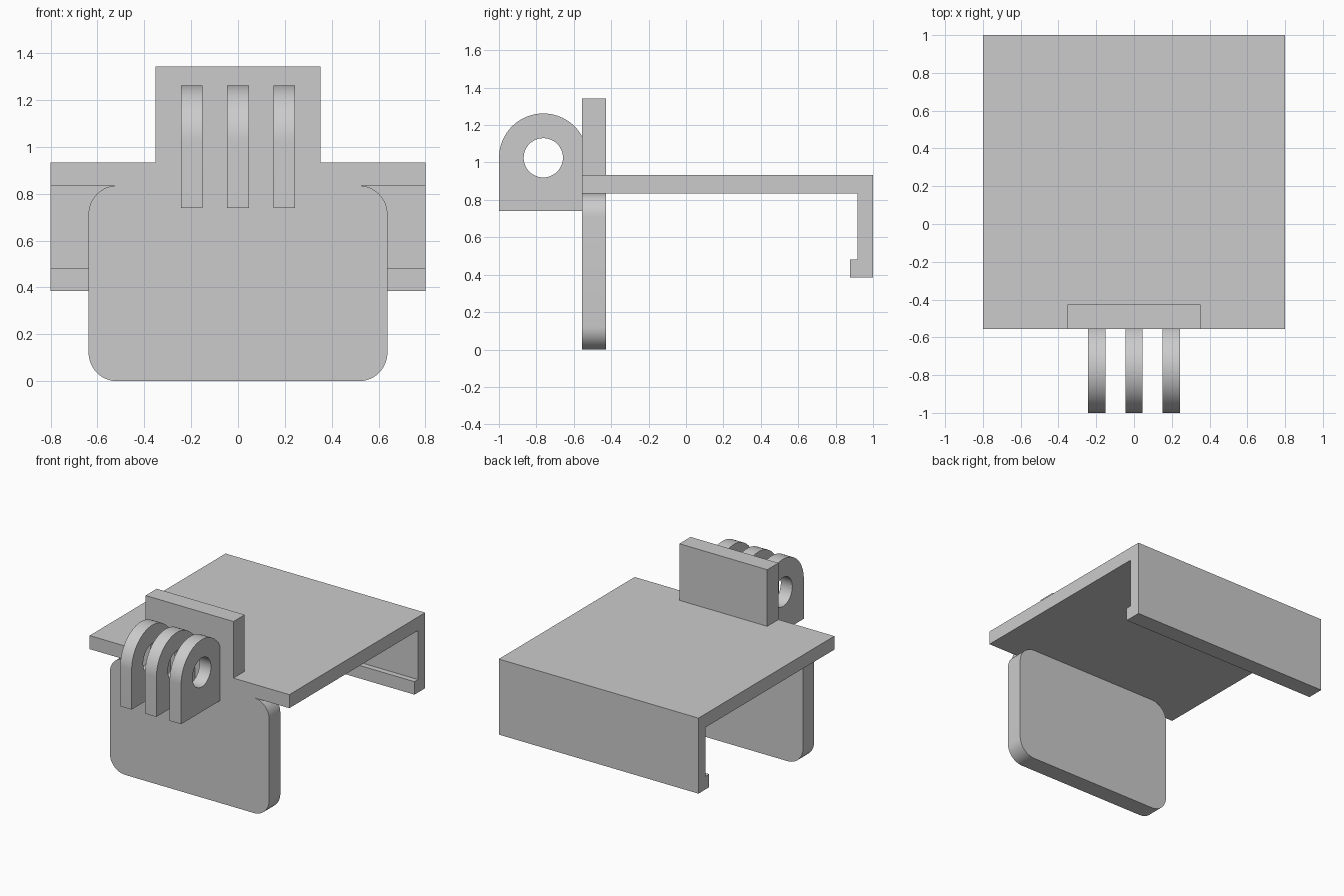
import bpy
import bmesh
from math import cos, sin, pi, radians
from mathutils import Vector

cube = bpy.data.objects.get("Cube")
if cube:
    bpy.data.objects.remove(cube, do_unlink=True)

grey = bpy.data.materials.new("plain grey")
grey.use_nodes = True
grey.diffuse_color = (0.6, 0.6, 0.6, 1)
grey.node_tree.nodes["Principled BSDF"].inputs["Base Color"].default_value = (0.6, 0.6, 0.6, 1)


def arc(cx, cy, r, start, end, steps):
    """Points along a circular arc, angles in degrees."""
    angles = [radians(start + (end - start) * i / steps) for i in range(steps + 1)]
    return [(cx + r * cos(a), cy + r * sin(a)) for a in angles]


def extrude(name, loops, axis, low, high):
    """Fill closed loops (outline first, then holes) and extrude along x or y."""
    bm = bmesh.new()
    place = (lambda u, v: (low, u, v)) if axis == "x" else (lambda u, v: (u, low, v))
    edges = []
    for loop in loops:
        verts = [bm.verts.new(place(u, v)) for u, v in loop]
        edges += [bm.edges.new((a, b)) for a, b in zip(verts, verts[1:] + verts[:1])]
    bmesh.ops.triangle_fill(bm, edges=edges, use_beauty=True)
    result = bmesh.ops.extrude_face_region(bm, geom=bm.faces[:])
    moved = [g for g in result["geom"] if isinstance(g, bmesh.types.BMVert)]
    depth = high - low
    offset = Vector((depth, 0, 0)) if axis == "x" else Vector((0, depth, 0))
    bmesh.ops.translate(bm, verts=moved, vec=offset)
    bmesh.ops.recalc_face_normals(bm, faces=bm.faces[:])
    mesh = bpy.data.meshes.new(name)
    bm.to_mesh(mesh)
    bm.free()
    mesh.materials.append(grey)
    obj = bpy.data.objects.new(name, mesh)
    bpy.context.collection.objects.link(obj)
    bpy.ops.object.select_all(action="DESELECT")
    obj.select_set(True)
    bpy.context.view_layer.objects.active = obj
    bpy.ops.object.shade_smooth_by_angle(angle=radians(30))
    return obj


FRONT, PLATE_BACK = -0.555, -0.427
ROOF_LOW, ROOF_TOP = 0.835, 0.933

# Top shelf with the rear lip and its small inward hook
shelf = [(FRONT, ROOF_LOW), (0.917, ROOF_LOW), (0.917, 0.48), (0.877, 0.48),
         (0.877, 0.386), (1, 0.386), (1, ROOF_TOP), (FRONT, ROOF_TOP)]
extrude("shelf_with_hook", [shelf], "x", -0.8, 0.8)

# Rounded front plate hanging below the shelf
w, r = 0.638, 0.122
plate = (arc(w - r, r, r, -90, 0, 12) + arc(w - r, ROOF_LOW - r, r, 0, 90, 12)
         + arc(r - w, ROOF_LOW - r, r, 90, 180, 12) + arc(r - w, r, r, 180, 270, 12))
extrude("front_plate", [plate], "y", FRONT, PLATE_BACK)

# Upright backing block above the shelf
m = 0.352
block = [(-m, ROOF_TOP), (m, ROOF_TOP), (m, 1.343), (-m, 1.343)]
extrude("mount_block", [block], "y", FRONT, PLATE_BACK)

# Three round-topped prongs with a pin hole, cut off flat at the plate
cy, cz, radius = -0.763, 1.025, 0.237
crown = [p for p in arc(cy, cz, radius, 0, 180, 48) if p[0] < FRONT - 0.002]
crown_end = (FRONT, cz + (radius ** 2 - (FRONT - cy) ** 2) ** 0.5)
outline = [(-1, 0.74), (FRONT, 0.74), crown_end] + crown
hole = arc(cy, cz, 0.105, 0, 360, 48)[:-1]
for label, x in (("right", -0.198), ("middle", 0), ("left", 0.198)):
    extrude(label + "_prong", [outline, hole], "x", x - 0.046, x + 0.046)
